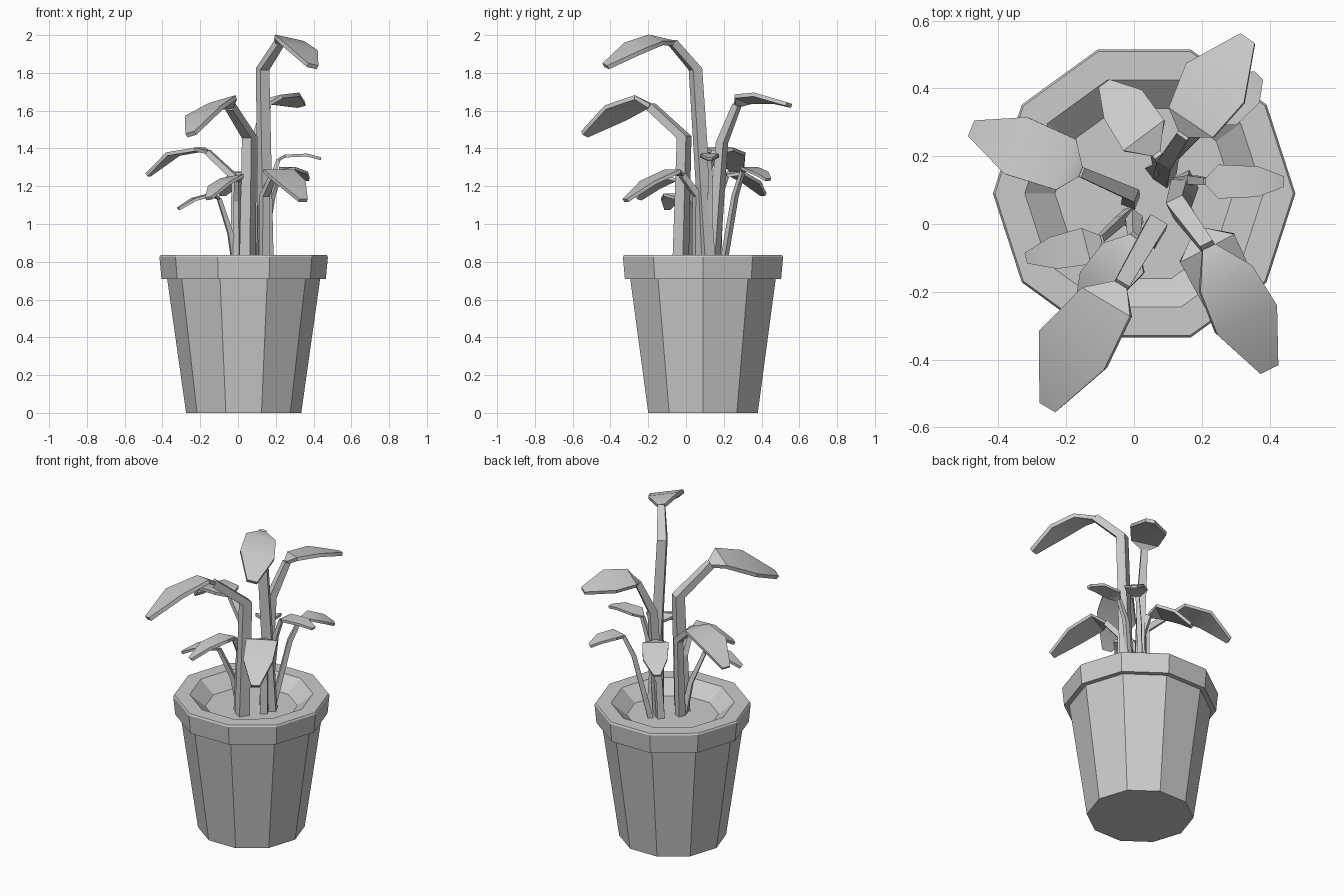
import bpy
import bmesh
from math import cos, sin, pi, radians
from mathutils import Vector

if "Cube" in bpy.data.objects:
    bpy.data.objects.remove(bpy.data.objects["Cube"])

# One plain grey for everything
grey = bpy.data.materials.new("plain_grey")
grey.use_nodes = True
grey.diffuse_color = (0.6, 0.6, 0.6, 1)
grey.node_tree.nodes["Principled BSDF"].inputs["Base Color"].default_value = grey.diffuse_color


def finish(bm, name, smooth_angle=None):
    """Turn a bmesh into a named grey object."""
    bmesh.ops.recalc_face_normals(bm, faces=bm.faces)
    mesh = bpy.data.meshes.new(name)
    bm.to_mesh(mesh)
    bm.free()
    mesh.materials.append(grey)
    obj = bpy.data.objects.new(name, mesh)
    bpy.context.collection.objects.link(obj)
    if smooth_angle:
        bpy.ops.object.select_all(action='DESELECT')
        obj.select_set(True)
        bpy.context.view_layer.objects.active = obj
        bpy.ops.object.shade_smooth_by_angle(angle=radians(smooth_angle))
    return obj


def skin(bm, rings):
    """Bridge successive rings of vertices and cap both ends."""
    count = len(rings[0])
    for low, high in zip(rings, rings[1:]):
        for i in range(count):
            j = (i + 1) % count
            bm.faces.new((low[i], low[j], high[j], high[i]))
    bm.faces.new(rings[0])
    bm.faces.new(rings[-1])


def lathe(name, profile, centre, sides=10):
    """Faceted solid of revolution from (radius, height) pairs."""
    bm = bmesh.new()
    rings = []
    for radius, z in profile:
        rings.append([bm.verts.new((centre[0] + radius * cos(2 * pi * i / sides),
                                    centre[1] + radius * sin(2 * pi * i / sides), z))
                      for i in range(sides)])
    skin(bm, rings)
    return finish(bm, name)


def strip(name, points, widths, thicks, side, smooth_angle):
    """Sweep a flat rectangular section along a bent path."""
    bm = bmesh.new()
    points = [Vector(p) for p in points]
    rings = []
    for i, (p, w, t) in enumerate(zip(points, widths, thicks)):
        ahead = points[min(i + 1, len(points) - 1)]
        behind = points[max(i - 1, 0)]
        normal = side.cross(ahead - behind).normalized()
        rings.append([bm.verts.new(p + side * (w * a) + normal * (t * b))
                      for a, b in ((-1, -1), (1, -1), (1, 1), (-1, 1))])
    skin(bm, rings)
    return finish(bm, name, smooth_angle)


def grow(name, stem, blade, widths, thick, roll=0.0):
    """One bent stem carrying one drooping leaf; stem ends at the leaf neck."""
    heading = Vector(blade[-1]) - Vector(stem[-1])
    level = Vector((heading.y, -heading.x, 0)).normalized()
    tilted = (level + Vector((0, 0, roll))).normalized()
    taper = [thick, thick * 0.9, thick * 0.7]
    strip(name + "_stem", stem, taper, taper, level, 20)
    leaf_thick = 0.004 + thick * 0.25
    strip(name + "_leaf", [stem[-1]] + blade, [thick * 0.7] + widths,
          [leaf_thick] * 4, tilted, 35)


# Pot: tapered wall, flared rim, sunken soil
lathe("pot", [(0.305, 0), (0.405, 0.71), (0.435, 0.71), (0.446, 0.825),
              (0.44, 0.835), (0.352, 0.835), (0.263, 0.76)], (0.03, 0.09))

# Large leaves
grow("tall_front_left",
     [(0.15, 0.12, 0.74), (0.13, 0.05, 1.82), (0.22, -0.07, 1.96)],
     [(0.27, -0.16, 1.975), (0.33, -0.28, 1.93), (0.395, -0.425, 1.835)],
     [0.087, 0.1, 0.03], 0.03, 0.2)
grow("large_front_right",
     [(0.05, -0.03, 0.74), (0.06, -0.01, 1.46), (-0.04, -0.185, 1.62)],
     [(-0.08, -0.23, 1.65), (-0.18, -0.37, 1.59), (-0.25, -0.537, 1.475)],
     [0.085, 0.115, 0.028], 0.032, -0.25)
grow("large_back_left",
     [(0.09, 0.14, 0.74), (0.1, 0.19, 1.43), (0.15, 0.27, 1.63)],
     [(0.17, 0.3, 1.66), (0.24, 0.415, 1.665), (0.335, 0.545, 1.63)],
     [0.08, 0.105, 0.026], 0.026, 0.2)
grow("large_right",
     [(-0.01, 0.07, 0.74), (-0.01, 0.09, 1.24), (-0.16, 0.155, 1.38)],
     [(-0.2, 0.175, 1.395), (-0.345, 0.23, 1.37), (-0.475, 0.28, 1.26)],
     [0.08, 0.09, 0.025], 0.022)

# Medium leaves
grow("medium_front_left",
     [(0.14, 0.06, 0.74), (0.14, 0.06, 1.15), (0.19, -0.02, 1.26)],
     [(0.215, -0.07, 1.28), (0.28, -0.2, 1.22), (0.345, -0.32, 1.125)],
     [0.09, 0.085, 0.025], 0.022)
grow("medium_front_right",
     [(0, 0, 0.74), (0, 0.02, 1.12), (0, -0.04, 1.23)],
     [(-0.03, -0.1, 1.245), (-0.1, -0.18, 1.205), (-0.155, -0.25, 1.135)],
     [0.075, 0.07, 0.02], 0.02, -0.15)
grow("medium_back",
     [(0.06, 0.16, 0.74), (0.08, 0.17, 1.15), (0.065, 0.21, 1.255)],
     [(0.03, 0.26, 1.27), (-0.03, 0.35, 1.22), (-0.085, 0.41, 1.155)],
     [0.075, 0.07, 0.02], 0.02)

# Small leaves
grow("small_left",
     [(0.12, 0.12, 0.74), (0.17, 0.13, 1.22), (0.215, 0.125, 1.34)],
     [(0.25, 0.125, 1.36), (0.365, 0.125, 1.365), (0.44, 0.125, 1.345)],
     [0.05, 0.045, 0.016], 0.015)
grow("small_back_left",
     [(0.11, 0.19, 0.74), (0.18, 0.26, 1.15), (0.225, 0.3, 1.28)],
     [(0.26, 0.335, 1.295), (0.33, 0.395, 1.27), (0.365, 0.435, 1.235)],
     [0.06, 0.055, 0.018], 0.015)
grow("small_right",
     [(-0.01, 0.035, 0.74), (-0.04, 0.01, 0.95), (-0.1, -0.045, 1.135)],
     [(-0.14, -0.065, 1.155), (-0.235, -0.085, 1.13), (-0.315, -0.1, 1.08)],
     [0.055, 0.048, 0.016], 0.015)
